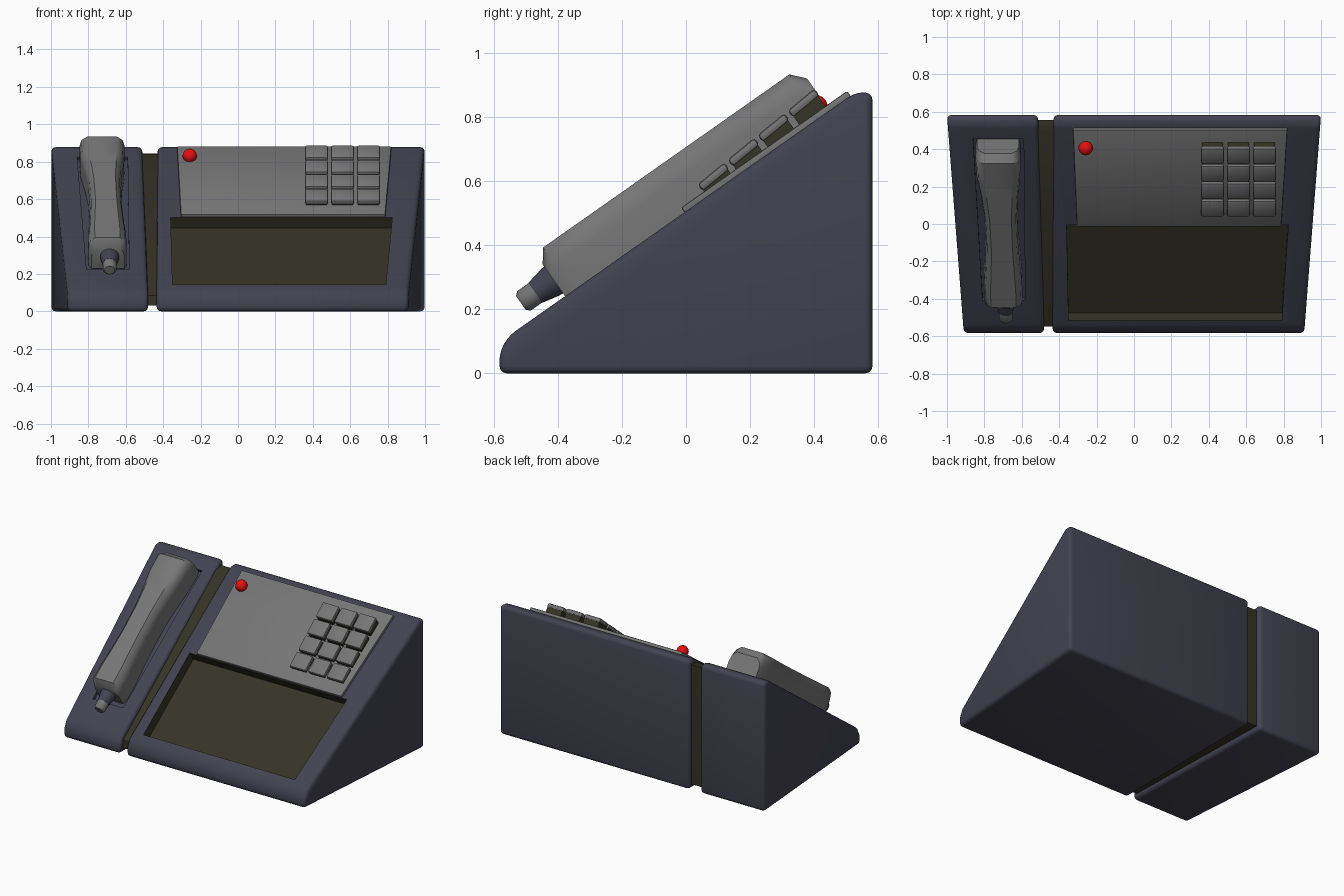
import bpy, bmesh, math
from mathutils import Vector

if "Cube" in bpy.data.objects:
    bpy.data.objects.remove(bpy.data.objects["Cube"])


def material(name, rgb):
    m = bpy.data.materials.new(name)
    m.diffuse_color = (*rgb, 1)
    m.use_nodes = True
    m.node_tree.nodes["Principled BSDF"].inputs["Base Color"].default_value = m.diffuse_color
    return m


BODY = material("slate_plastic", (0.056, 0.056, 0.082))
GREY = material("grey_plastic", (0.18, 0.18, 0.18))
OLIVE = material("dark_olive", (0.036, 0.034, 0.02))
RED = material("red_lamp", (0.8, 0.005, 0.005))

# Sloped desk frame: s runs up the slope, h is height above it
A = math.radians(35.1)
ORIGIN = Vector((0, 0, 0.507))
UP = Vector((0, math.cos(A), math.sin(A)))
OUT = Vector((0, -math.sin(A), math.cos(A)))


def P(x, s, h):
    return Vector((x, 0, 0)) + ORIGIN + UP * s + OUT * h


def loft(name, rings, mat, bevel=0.0, segments=3, smooth=35):
    """Skin a list of equal-length closed rings and cap both ends."""
    bm = bmesh.new()
    loops = [[bm.verts.new(p) for p in ring] for ring in rings]
    n = len(loops[0])
    for a, b in zip(loops, loops[1:]):
        for i in range(n):
            bm.faces.new((a[i], a[(i + 1) % n], b[(i + 1) % n], b[i]))
    bm.faces.new(loops[0])
    bm.faces.new(loops[-1])
    bmesh.ops.recalc_face_normals(bm, faces=bm.faces)
    me = bpy.data.meshes.new(name)
    bm.to_mesh(me)
    bm.free()
    ob = bpy.data.objects.new(name, me)
    bpy.context.collection.objects.link(ob)
    me.materials.append(mat)
    if bevel:
        mod = ob.modifiers.new("round", 'BEVEL')
        mod.width, mod.segments, mod.limit_method = bevel, segments, 'ANGLE'
        mod.angle_limit = math.radians(20)
        apply_all(ob)
    if smooth:
        shade(ob, smooth)
    return ob


def activate(ob):
    bpy.ops.object.select_all(action='DESELECT')
    ob.select_set(True)
    bpy.context.view_layer.objects.active = ob


def apply_all(ob):
    activate(ob)
    for mod in list(ob.modifiers):
        bpy.ops.object.modifier_apply(modifier=mod.name)


def shade(ob, angle):
    activate(ob)
    bpy.ops.object.shade_smooth_by_angle(angle=math.radians(angle))


def slab(name, outline, h0, h1, mat, bevel=0.0, tilt=0.0, segments=2):
    """Plate lying on the slope; outline is (x, s) points."""
    mid = sum(s for _, s in outline) / len(outline)
    rings = [[P(x, s, h + tilt * (s - mid)) for x, s in outline] for h in (h0, h1)]
    return loft(name, rings, mat, bevel, segments)


def rect(x, s, w, d):
    return [(x - w / 2, s - d / 2), (x + w / 2, s - d / 2),
            (x + w / 2, s + d / 2), (x - w / 2, s + d / 2)]


def wedge(name, profile, left, right, mat, bevel):
    """Side profile (y, z) between two x edges given as (front, back)."""
    def edge(e, y):
        return e[0] + (e[1] - e[0]) * (y + 0.583) / 1.166
    rings = [[(edge(e, y), y, z) for y, z in profile] for e in (left, right)]
    return loft(name, rings, mat, bevel)


def carve(ob, outline, depth):
    cutter = slab("cutter", outline, -depth, 0.2, BODY)
    mod = ob.modifiers.new("cut", 'BOOLEAN')
    mod.object, mod.operation, mod.solver = cutter, 'DIFFERENCE', 'EXACT'
    apply_all(ob)
    bpy.data.objects.remove(cutter)
    shade(ob, 35)


# Housing: two wedges with a dark core showing in the gap
PROFILE = [(-0.583, 0), (-0.583, 0.065), (-0.555, 0.117),
           (0.528, 0.878), (0.583, 0.878), (0.583, 0)]
cradle = wedge("handset_housing", PROFILE, (-0.91, -1.0), (-0.48, -0.513), BODY, 0.024)
main = wedge("main_housing", PROFILE, (-0.435, -0.43), (0.91, 1.0), BODY, 0.024)
CORE = [(-0.548, 0.03), (-0.548, 0.085), (0.5, 0.84), (0.555, 0.845), (0.555, 0.03)]
wedge("gap_core", CORE, (-0.53, -0.56), (-0.40, -0.39), OLIVE, 0)

# Shallow cradle under the handset
carve(cradle, [(-0.81, -0.495), (-0.582, -0.495), (-0.59, 0.555), (-0.86, 0.555)], 0.022)

# Sunken screen: recess faces get the dark colour
carve(main, [(-0.35, -0.632), (0.79, -0.632), (0.825, -0.008), (-0.36, -0.008)], 0.07)
main.data.materials.append(OLIVE)
for f in main.data.polygons:
    c = f.center - ORIGIN
    s, h = c.dot(UP), c.dot(OUT)
    if -0.075 < h < -0.012 and -0.64 < s < 0 and -0.37 < c.x < 0.83:
        f.material_index = 1

# Control panel
slab("control_panel", [(-0.305, -0.006), (0.787, -0.006), (0.82, 0.628), (-0.326, 0.628)],
     -0.01, 0.018, GREY, 0.006)

# Keypad: grey caps on dark bases, rising toward the back
for row in range(4):
    for col in range(3):
        x, s = 0.42 + 0.139 * col, 0.132 + 0.121 * row
        top = 0.05 + 0.009 * row
        slab("key_base", rect(x, s, 0.112, 0.1), 0.01, top - 0.02, OLIVE, 0, 0.075)
        slab("key_cap", rect(x, s, 0.124, 0.108), top - 0.026, top + 0.002, GREY, 0.011, 0.075)

# Indicator lamp
bpy.ops.mesh.primitive_uv_sphere_add(segments=20, ring_count=12, radius=0.038,
                                     location=(-0.258, 0.405, 0.832))
lamp = bpy.context.object
lamp.name = "indicator_lamp"
lamp.data.materials.append(RED)
bpy.ops.object.shade_smooth()

# Handset: waisted body lofted along the slope (s, centre x, half width, top height)
STATIONS = [(-0.462, -0.695, 0.088, 0.122), (-0.43, -0.697, 0.102, 0.164),
            (-0.32, -0.70, 0.102, 0.164), (-0.2, -0.702, 0.093, 0.164),
            (-0.05, -0.706, 0.086, 0.164), (0.13, -0.713, 0.088, 0.164),
            (0.26, -0.719, 0.1, 0.164), (0.38, -0.725, 0.116, 0.164),
            (0.51, -0.727, 0.121, 0.164), (0.548, -0.727, 0.112, 0.122)]
rings = []
for s, cx, w, top in STATIONS:
    half = [(w, -0.015), (w, top - 0.065), (w * 0.92, top - 0.025), (w * 0.66, top)]
    ring = half + [(-a, h) for a, h in reversed(half)]
    rings.append([P(cx + a, s, h) for a, h in ring])
loft("handset", rings, GREY, smooth=40)


# Cord plug at the lower end of the handset
def lathe(name, steps, mat, x=-0.686, h=0.062, sides=16):
    rings = []
    for s, r in steps:
        rings.append([P(x + r * math.cos(t), s, h + r * math.sin(t))
                      for t in (2 * math.pi * i / sides for i in range(sides))])
    return loft(name, rings, mat, smooth=45)


lathe("cord_sleeve", [(-0.44, 0.054), (-0.475, 0.05), (-0.532, 0.038)], BODY)
lathe("cord_plug", [(-0.525, 0.037), (-0.575, 0.037), (-0.587, 0.027)], GREY)
